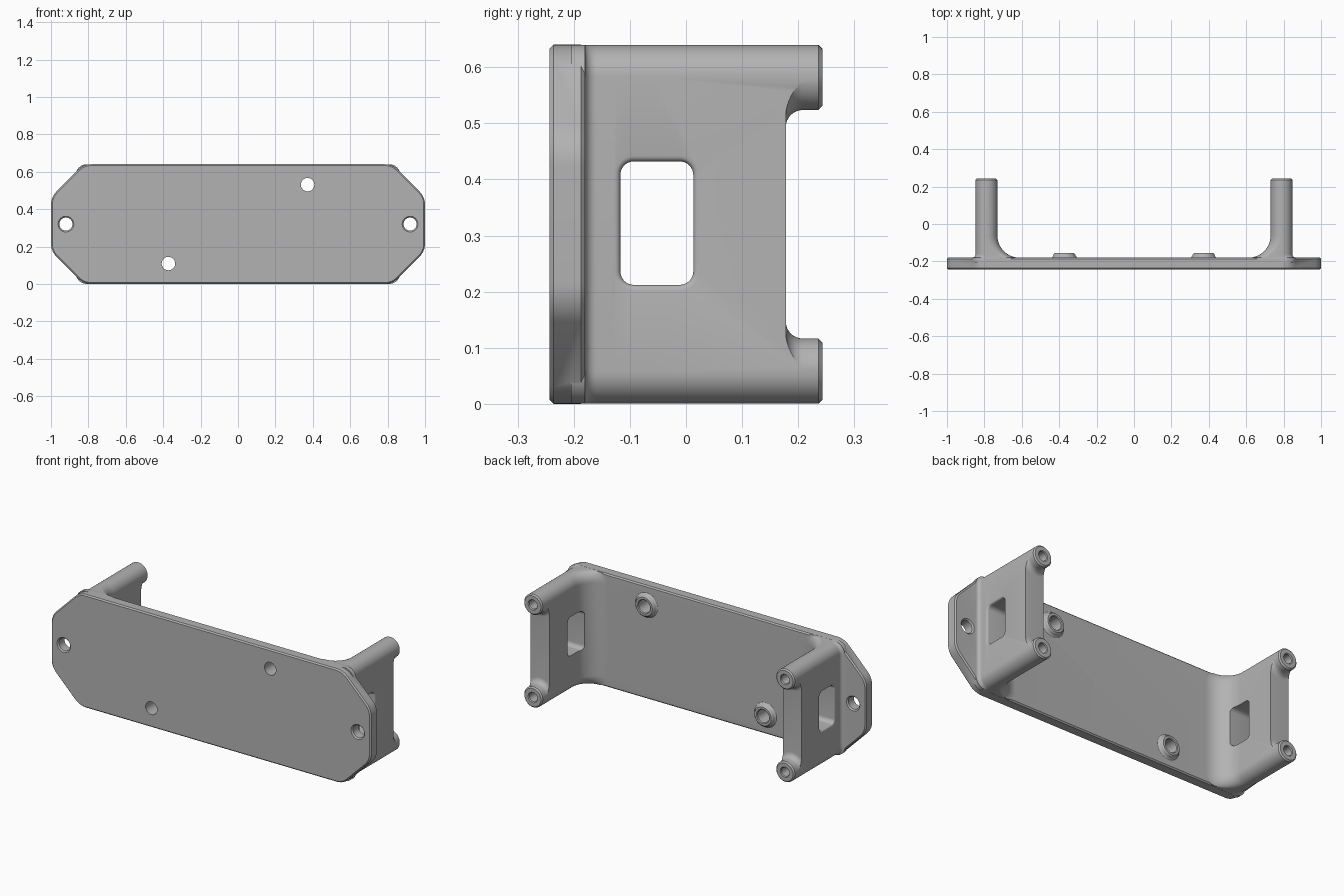
import bpy, bmesh, math
from mathutils import Vector

cube = bpy.data.objects.get("Cube")
if cube:
    bpy.data.objects.remove(cube, do_unlink=True)

FRONT, BACK, TIP = -0.243, -0.18, 0.243    # plate front, plate back, post ends
MID_Z, HALF_Z = 0.32, 0.32
ARM_X, ARM_R = 0.789, 0.058                # arm centre and half thickness
POST_DZ = HALF_Z - ARM_R                   # post distance from the middle


def rounded(points, radius, steps=8):
    """Round every corner of a convex polygon."""
    result = []
    count = len(points)
    for i, p in enumerate(points):
        p = Vector(p)
        a = (Vector(points[i - 1]) - p).normalized()
        b = (Vector(points[(i + 1) % count]) - p).normalized()
        half = a.angle(b) / 2
        centre = p + (a + b).normalized() * radius / math.sin(half)
        start = p + a * radius / math.tan(half) - centre
        end = p + b * radius / math.tan(half) - centre
        sweep = start.angle(end)
        for k in range(steps + 1):
            t = k / steps * sweep
            result.append(centre + (start * math.sin(sweep - t) + end * math.sin(t)) / math.sin(sweep))
    return result


def rectangle(u0, u1, v0, v1):
    return [(u0, v0), (u1, v0), (u1, v1), (u0, v1)]


def loft(name, sections):
    """Skin a closed solid through matching rings of points."""
    bm = bmesh.new()
    rings = [[bm.verts.new(p) for p in ring] for ring in sections]
    for low, high in zip(rings, rings[1:]):
        for i in range(len(low)):
            bm.faces.new((low[i - 1], low[i], high[i], high[i - 1]))
    bm.faces.new(rings[0])
    bm.faces.new(rings[-1])
    bmesh.ops.recalc_face_normals(bm, faces=bm.faces)
    mesh = bpy.data.meshes.new(name)
    bm.to_mesh(mesh)
    bm.free()
    obj = bpy.data.objects.new(name, mesh)
    bpy.context.collection.objects.link(obj)
    return obj


def lathe(name, x, z, profile, sides=48):
    """Turn (y, radius) pairs about an axis parallel to y."""
    angles = [2 * math.pi * (i + 0.5) / sides for i in range(sides)]
    return loft(name, [[(x + r * math.cos(a), y, z + r * math.sin(a)) for a in angles]
                       for y, r in profile])


def combine(target, tool, operation):
    """Apply a boolean and discard the tool."""
    mod = target.modifiers.new("join", 'BOOLEAN')
    mod.object, mod.operation, mod.solver = tool, operation, 'EXACT'
    bpy.context.view_layer.update()
    graph = bpy.context.evaluated_depsgraph_get()
    mesh = bpy.data.meshes.new_from_object(target.evaluated_get(graph))
    target.modifiers.clear()
    target.data = mesh
    bpy.data.objects.remove(tool, do_unlink=True)


# Base plate: octagon with rounded corners and chamfered rims
def plate_ring(y, inset):
    w, h = 1 - inset, HALF_Z - inset
    c = 0.175 - inset * (2 - math.sqrt(2))
    outline = [(-w + c, -h), (w - c, -h), (w, -h + c), (w, h - c),
               (w - c, h), (-w + c, h), (-w, h - c), (-w, -h + c)]
    return [(p.x, y, MID_Z + p.y) for p in rounded(outline, 0.1 - inset)]


RIM = 0.007
bracket = loft("mounting_bracket", [plate_ring(FRONT, RIM), plate_ring(FRONT + RIM, 0),
                                    plate_ring(BACK - RIM, 0), plate_ring(BACK, RIM)])


# Arms: full-round section, flaring into the plate with fillets
def flare(radius, t):
    t = max(t, 0)
    return radius - math.sqrt(radius ** 2 - (radius - t) ** 2) if t < radius else 0


INNER, OUTER = 0.12, 0.02


def arm_ring(side, y, inset=0):
    t = y - BACK
    x0 = ARM_X - ARM_R - flare(INNER, t) + inset
    x1 = ARM_X + ARM_R + flare(OUTER, t) - inset
    h = HALF_Z - 0.0003 - inset
    ring = rounded(rectangle(x0, x1, -h, h), ARM_R - 0.0005 - inset, 12)
    return [(side * p.x, y, MID_Z + p.y) for p in ring]


heights = [BACK - 0.025]
heights += sorted({round(BACK + r * (1 - math.sin(math.pi / 2 * k / n)), 5)
                   for r, n in ((INNER, 14), (OUTER, 6)) for k in range(n + 1)})
heights.append(TIP - RIM)

ARM_END, FILLET = 0.178, 0.03
post_profile = [(ARM_END - 0.02, ARM_R + FILLET + 0.0005)]
for k in range(9):
    a = math.pi / 2 * k / 8
    post_profile.append((ARM_END + FILLET * (1 - math.cos(a)),
                         ARM_R + 0.0005 + FILLET * (1 - math.sin(a))))
post_profile += [(TIP - RIM, ARM_R + 0.0005), (TIP, ARM_R - RIM), (TIP + 0.1, ARM_R - RIM)]

for side in (-1, 1):
    arm = loft("arm", [arm_ring(side, y) for y in heights] + [arm_ring(side, TIP, RIM)])

    # Notch between the posts, leaving a fillet round each post
    box = rectangle(side * ARM_X - 0.15, side * ARM_X + 0.15, MID_Z - POST_DZ, MID_Z + POST_DZ)
    notch = loft("notch", [[(u, y, v) for u, v in box] for y in (ARM_END, TIP + 0.05)])
    for end in (-1, 1):
        post = lathe("post", side * ARM_X, MID_Z + end * POST_DZ, post_profile)
        combine(notch, post, 'DIFFERENCE')
    combine(arm, notch, 'DIFFERENCE')

    # Window with a softened outer edge
    def window_ring(x, grow):
        shape = rectangle(-0.117 - grow, 0.013 + grow, 0.212 - grow, 0.432 + grow)
        return [(side * x, p.x, p.y) for p in rounded(shape, 0.024 + grow)]

    face, soft = ARM_X + ARM_R, 0.01
    edge = [(face - soft + soft * math.sin(a), soft * (1 - math.cos(a)))
            for a in (math.pi / 8 * k for k in range(5))]
    window = loft("window", [window_ring(0.55, 0)] + [window_ring(*e) for e in edge]
                  + [window_ring(face + 0.05, soft)])
    combine(arm, window, 'DIFFERENCE')

    # Screw holes in the post ends
    for end in (-1, 1):
        hole = lathe("screw_hole", side * ARM_X, MID_Z + end * POST_DZ,
                     [(0.08, 0.025), (TIP - 0.005, 0.025), (TIP + 0.005, 0.033)], 32)
        combine(arm, hole, 'DIFFERENCE')
    combine(bracket, arm, 'UNION')

    # Mounting hole near the plate end
    hole = lathe("mounting_hole", side * 0.92, MID_Z,
                 [(FRONT - 0.01, 0.052), (FRONT + RIM, 0.035),
                  (BACK - RIM, 0.035), (BACK + 0.01, 0.052)], 40)
    combine(bracket, hole, 'DIFFERENCE')

    # Raised standoff with a through hole
    x, z = side * 0.372, MID_Z + side * 0.211
    standoff = lathe("standoff", x, z, [(BACK - 0.02, 0.07), (BACK, 0.07), (BACK + 0.004, 0.064),
                                        (BACK + 0.01, 0.06), (BACK + 0.018, 0.058),
                                        (BACK + 0.024, 0.052)])
    combine(bracket, standoff, 'UNION')
    hole = lathe("standoff_hole", x, z, [(FRONT - 0.05, 0.036), (BACK + 0.02, 0.036),
                                         (BACK + 0.03, 0.046)], 40)
    combine(bracket, hole, 'DIFFERENCE')

# Single grey finish
grey = bpy.data.materials.new("grey")
grey.use_nodes = True
colour = (0.45, 0.45, 0.45, 1)
grey.diffuse_color = colour
grey.node_tree.nodes["Principled BSDF"].inputs["Base Color"].default_value = colour
bracket.data.materials.clear()
bracket.data.materials.append(grey)
for poly in bracket.data.polygons:
    poly.material_index = 0

bpy.ops.object.select_all(action='DESELECT')
bracket.select_set(True)
bpy.context.view_layer.objects.active = bracket
bpy.ops.object.shade_smooth_by_angle(angle=math.radians(30))
